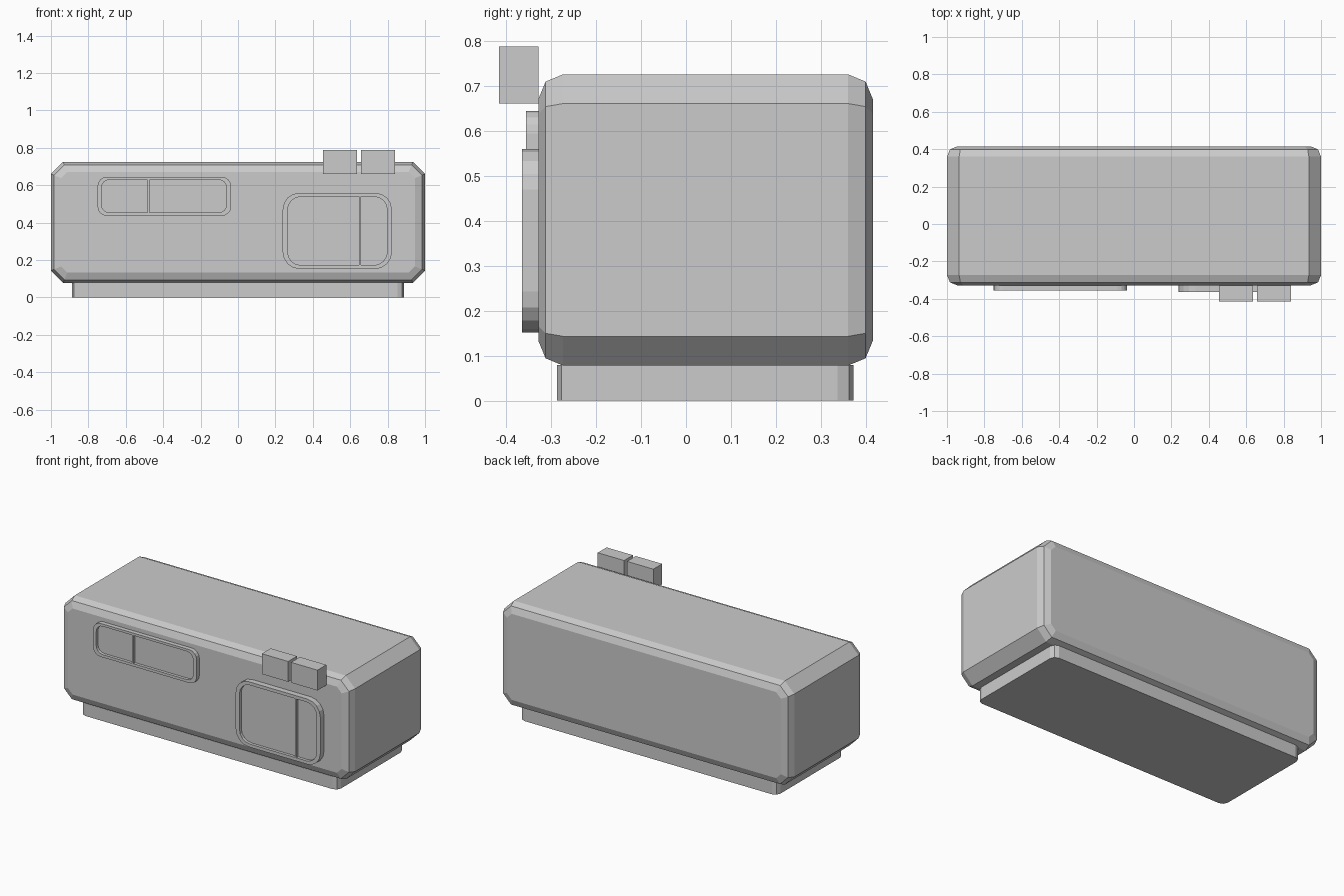
import bpy
from math import sin, cos, pi, tan

if "Cube" in bpy.data.objects:
    bpy.data.objects.remove(bpy.data.objects["Cube"])

FRONT = -0.328  # y of the body's front face


def mesh(name, verts, faces):
    me = bpy.data.meshes.new(name)
    me.from_pydata(verts, [], faces)
    me.update()
    ob = bpy.data.objects.new(name, me)
    bpy.context.collection.objects.link(ob)
    return ob


def loft(name, rings):
    """Join equal-length rings into a skin, capped at both ends."""
    n = len(rings[0])
    faces = [tuple(range(n))[::-1],
             tuple(range((len(rings) - 1) * n, len(rings) * n))]
    for k in range(len(rings) - 1):
        for i in range(n):
            j = (i + 1) % n
            faces.append((k * n + i, k * n + j, (k + 1) * n + j, (k + 1) * n + i))
    return mesh(name, [p for r in rings for p in r], faces)


def outline(a0, a1, b0, b1, r, seg):
    """Counter-clockwise rectangle with corners rounded in seg steps."""
    pts = []
    corners = [(a1 - r, b1 - r), (a0 + r, b1 - r), (a0 + r, b0 + r), (a1 - r, b0 + r)]
    for q, (ca, cb) in enumerate(corners):
        for s in range(seg + 1):
            t = (q + s / seg) * pi / 2
            pts.append((ca + r * cos(t), cb + r * sin(t)))
    return pts


def upright(pts, y):
    return [(a, y, b) for a, b in pts]


def box(name, x0, x1, y0, y1, z0, z1):
    pts = [(x0, z0), (x1, z0), (x1, z1), (x0, z1)]
    return loft(name, [upright(pts, y1), upright(pts, y0)])


# Body: chamfered front profile with rounded front and back rims
def body_ring(y, inset):
    c = 0.065 - inset * (2 - 2 ** 0.5)
    return upright(outline(-1 + inset, 1 - inset, 0.078 + inset, 0.725 - inset, c, 1), y)


R, BACK = 0.055, 0.415
arc = [(R * (1 - cos(t)), R * (1 - sin(t))) for t in (0, pi / 4, pi / 2)]
rings = [body_ring(BACK - d, i) for d, i in arc]
rings += [body_ring(FRONT + d, i) for d, i in reversed(arc)]
loft("body", rings)

# Base plinth
foot = outline(-0.888, 0.888, -0.287, 0.372, 0.035, 2)
loft("base", [[(x, y, z) for x, y in foot] for z in (0.0, 0.079)])


# Raised bezels with a recessed pane and a thin upright divider
def bezel(name, outer, inner, r_out, r_in, y, depth, divider):
    o, i = outline(*outer, r_out, 4), outline(*inner, r_in, 4)
    loft(name, [upright(o, FRONT), upright(o, y), upright(i, y), upright(i, y + depth)])
    box(name + "_divider", divider - 0.005, divider + 0.005, y + 0.001, y + depth,
        inner[2], inner[3])


bezel("display_panel", (-0.751, -0.037, 0.436, 0.644), (-0.73, -0.061, 0.453, 0.629),
      0.05, 0.043, -0.355, 0.018, -0.479)
bezel("outlet_panel", (0.239, 0.823, 0.152, 0.559), (0.265, 0.798, 0.172, 0.539),
      0.09, 0.072, -0.364, 0.018, 0.653)

# Pair of block buttons on the front top edge
for side, x0 in (("left", 0.455), ("right", 0.657)):
    box(side + "_button", x0, x0 + 0.182, -0.415, FRONT, 0.66, 0.787)
